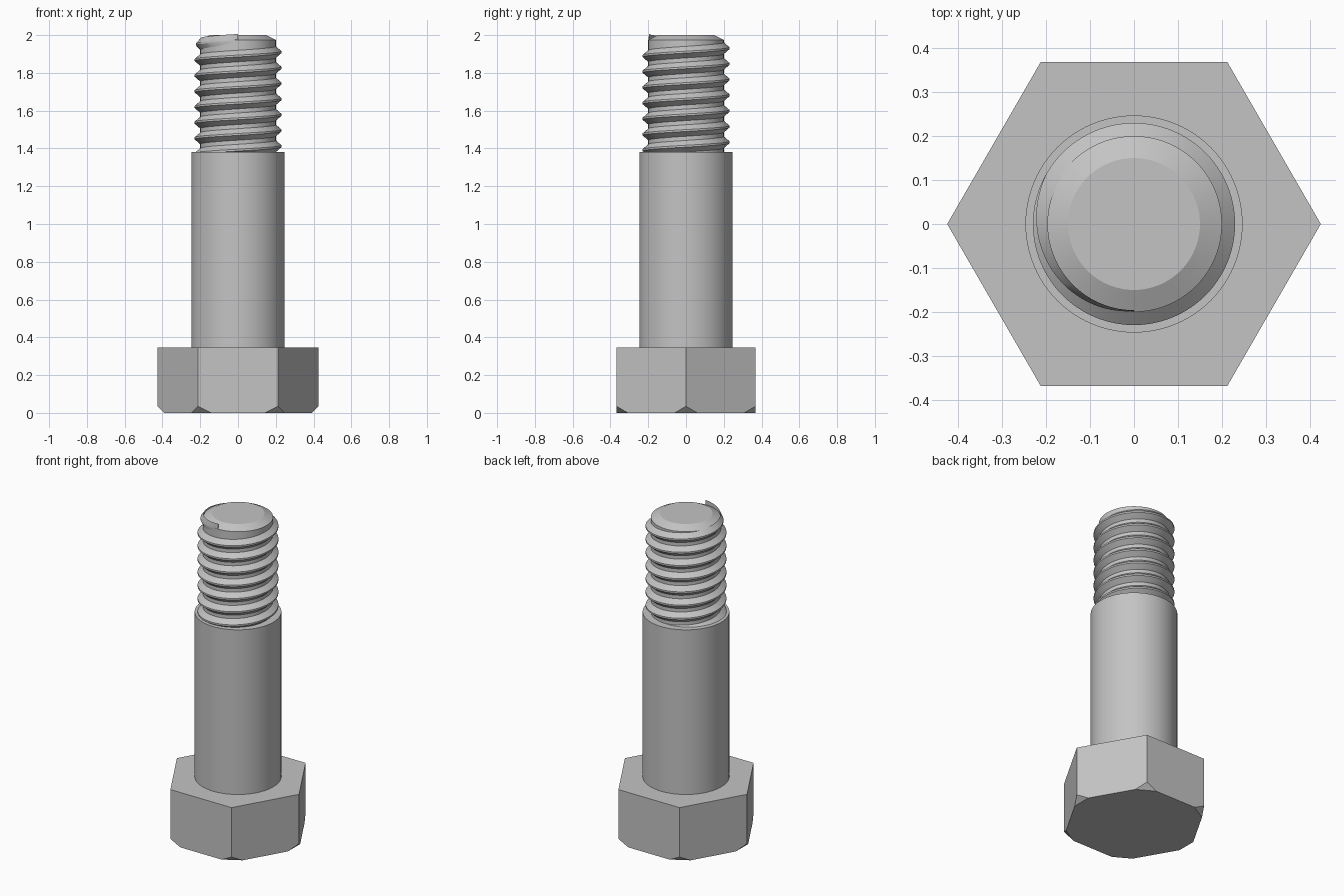
import bpy, bmesh
from math import cos, sin, pi, radians
from mathutils import Vector

if "Cube" in bpy.data.objects:
    bpy.data.objects.remove(bpy.data.objects["Cube"])

STEEL = (0.55, 0.55, 0.55, 1)
steel = bpy.data.materials.new("grey steel")
steel.use_nodes = True
steel.diffuse_color = STEEL
steel.node_tree.nodes["Principled BSDF"].inputs["Base Color"].default_value = STEEL


def polar(radius, angle, z):
    return Vector((radius * cos(angle), radius * sin(angle), z))


def loft(bm, rings, closed_ring=True):
    """Skin a list of rings with quads and cap both ends."""
    rings = [[bm.verts.new(p) for p in ring] for ring in rings]
    n = len(rings[0])
    for a, b in zip(rings, rings[1:]):
        for i in range(n):
            j = (i + 1) % n
            bm.faces.new((a[i], a[j], b[j], b[i]))
    bm.faces.new(rings[0])
    bm.faces.new(rings[-1])


def lathe(profile, sides):
    bm = bmesh.new()
    loft(bm, [[polar(r, 2 * pi * i / sides, z) for i in range(sides)]
              for r, z in profile])
    return bm


def finish(name, bm, smooth=True):
    bmesh.ops.recalc_face_normals(bm, faces=bm.faces)
    mesh = bpy.data.meshes.new(name)
    bm.to_mesh(mesh)
    bm.free()
    mesh.materials.append(steel)
    obj = bpy.data.objects.new(name, mesh)
    bpy.context.collection.objects.link(obj)
    if smooth:
        bpy.ops.object.select_all(action='DESELECT')
        obj.select_set(True)
        bpy.context.view_layer.objects.active = obj
        bpy.ops.object.shade_smooth_by_angle(angle=radians(25))
    return obj


# Hexagonal head with the six bottom corners cut off
HEAD_R, HEAD_TOP, CUT = 0.425, 0.345, 0.035
head = lathe([(HEAD_R, 0), (HEAD_R, HEAD_TOP)], 6)
for k in range(6):
    angle = k * pi / 3
    cut = bmesh.ops.bisect_plane(
        head, geom=head.verts[:] + head.edges[:] + head.faces[:],
        plane_co=polar(HEAD_R - CUT, angle, 0),
        plane_no=polar(1, angle, -1), clear_outer=True)
    edges = [e for e in cut["geom_cut"] if isinstance(e, bmesh.types.BMEdge)]
    bmesh.ops.edgeloop_fill(head, edges=edges)
finish("hex_head", head, smooth=False)

# Plain shank
SHANK_TOP = 1.38
finish("shank", lathe([(0.247, HEAD_TOP), (0.247, SHANK_TOP)], 96))

# Thread core with a chamfered tip
CORE_R = 0.2
finish("thread_core", lathe([(CORE_R, SHANK_TOP), (CORE_R, 1.975), (0.15, 2.0)], 96))

# Helical ridge, fading out near the tip
PITCH, CREST_R, STEPS = 0.083, 0.23, 72
START, END = -7 * 2 * pi, 1.5 * pi
FADE = radians(120)
count = round((END - START) / (2 * pi) * STEPS)
sections = []
for i in range(count + 1):
    a = START + (END - START) * i / count
    z = 1.91 + PITCH * a / (2 * pi)
    grow = min(1, (END - a) / FADE)
    crest = CORE_R - 0.002 + (CREST_R - CORE_R + 0.002) * grow
    root = CORE_R - 0.004
    sections.append([polar(root, a, z - 0.034), polar(crest, a, z - 0.005),
                     polar(crest, a, z + 0.005), polar(root, a, z + 0.034)])
thread = bmesh.new()
loft(thread, sections)
# Trim the ridge where it meets the shank
bmesh.ops.bisect_plane(thread, geom=thread.verts[:] + thread.edges[:] + thread.faces[:],
                       plane_co=(0, 0, SHANK_TOP), plane_no=(0, 0, -1), clear_outer=True)
finish("thread", thread)
